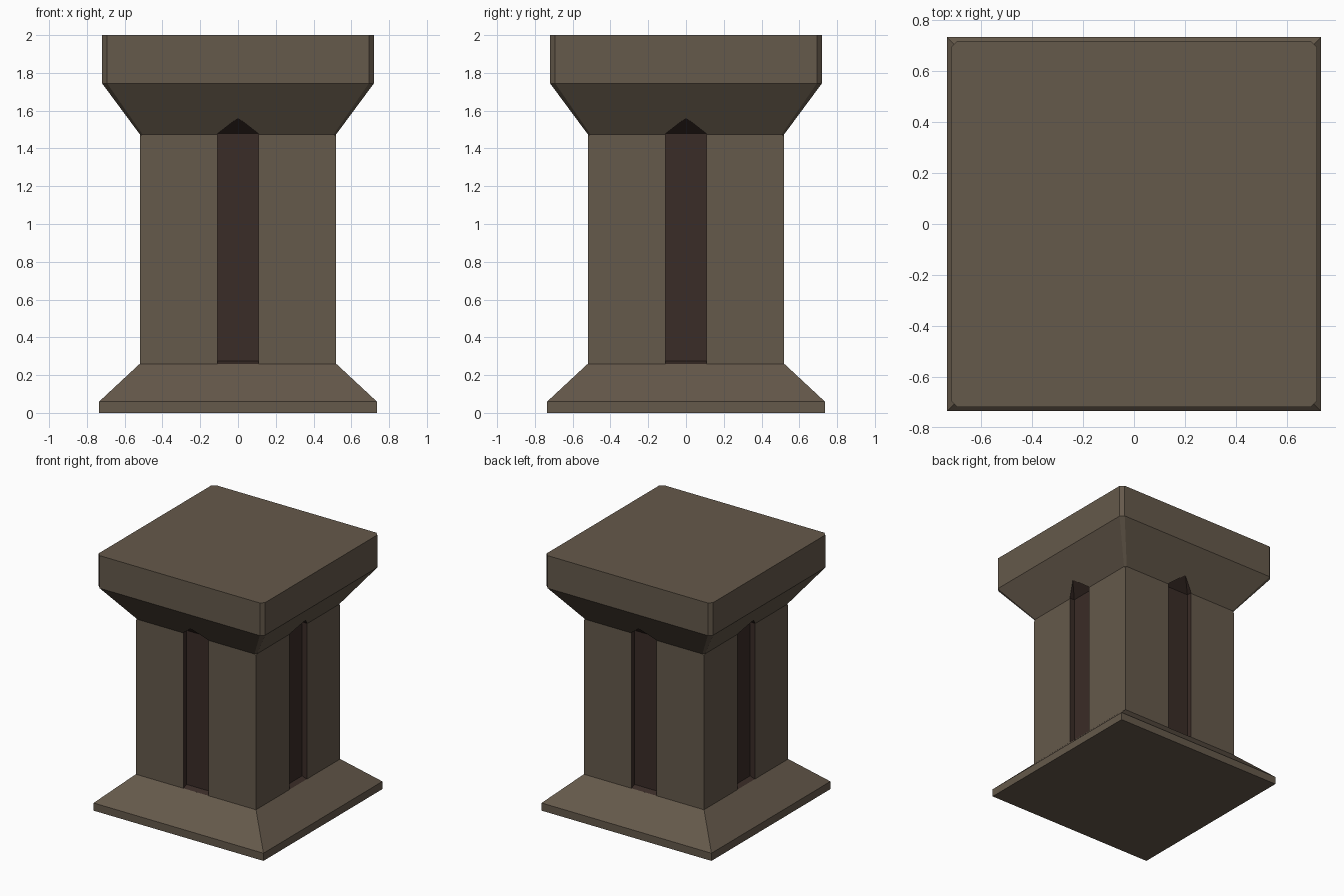
import bpy
import bmesh
from mathutils import Matrix
from math import pi

if "Cube" in bpy.data.objects:
    bpy.data.objects.remove(bpy.data.objects["Cube"])


def material(name, color):
    m = bpy.data.materials.new(name)
    m.diffuse_color = (*color, 1)
    m.use_nodes = True
    m.node_tree.nodes["Principled BSDF"].inputs["Base Color"].default_value = m.diffuse_color
    return m


def make_object(name, bm, mat):
    bmesh.ops.recalc_face_normals(bm, faces=bm.faces)
    mesh = bpy.data.meshes.new(name)
    bm.to_mesh(mesh)
    bm.free()
    mesh.materials.append(mat)
    obj = bpy.data.objects.new(name, mesh)
    bpy.context.collection.objects.link(obj)
    return obj


stone = material("stone", (0.13, 0.10, 0.07))
dark_stone = material("dark_stone", (0.042, 0.025, 0.02))

# Pillar body: square rings (half width, corner chamfer, height) lofted upward
rings = [(0.735, 0, 0), (0.735, 0, 0.06), (0.52, 0, 0.26), (0.52, 0, 1.46),
         (0.52, 0.014, 1.475), (0.72, 0.027, 1.745), (0.72, 0.027, 2.0)]
bm = bmesh.new()
loops = []
for w, c, z in rings:
    i = w - c
    loops.append([bm.verts.new((x, y, z)) for x, y in (
        (i, -w), (w, -i), (w, i), (i, w), (-i, w), (-w, i), (-w, -i), (-i, -w))])
for low, high in zip(loops, loops[1:]):
    for k in range(8):
        n = (k + 1) % 8
        bm.faces.new((low[k], low[n], high[n], high[k]))
bm.faces.new(loops[0])
bm.faces.new(loops[-1])
bmesh.ops.remove_doubles(bm, verts=bm.verts, dist=0.0005)
pillar = make_object("pillar", bm, stone)

# Groove cutter: one pointed channel, repeated on all four sides
bm = bmesh.new()
profile = [(-0.48, 0.275), (-0.48, 1.48), (-0.55, 0.249), (-0.525, 1.478)]
for turn in range(4):
    pts = [(s * 0.108, y, z) for s in (-1, 1) for y, z in profile]
    pts.append((0, -0.586, 1.562))
    verts = [bm.verts.new(p) for p in pts]
    bmesh.ops.convex_hull(bm, input=verts)
    bmesh.ops.rotate(bm, verts=verts, cent=(0, 0, 0),
                     matrix=Matrix.Rotation(turn * pi / 2, 3, 'Z'))
cutter = make_object("groove_cutter", bm, dark_stone)
cutter.hide_render = True
cutter.hide_set(True)

# Cut the grooves and carry over their darker colour
cut = pillar.modifiers.new("grooves", 'BOOLEAN')
cut.operation = 'DIFFERENCE'
cut.solver = 'EXACT'
cut.object = cutter
cut.material_mode = 'TRANSFER'
